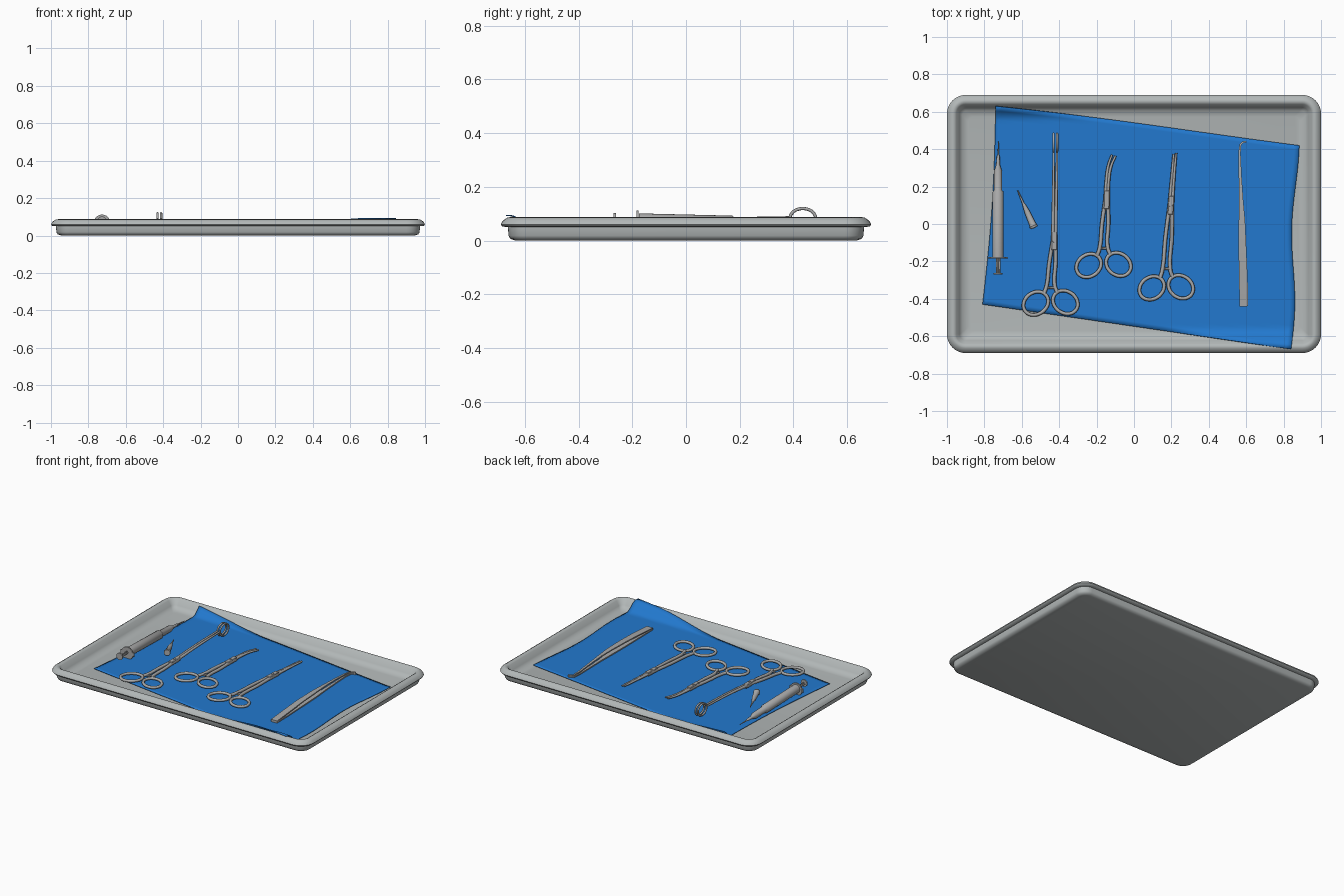
import bpy, bmesh, math
from mathutils import Vector

cube = bpy.data.objects.get("Cube")
if cube:
    bpy.data.objects.remove(cube, do_unlink=True)


def material(name, color):
    m = bpy.data.materials.new(name)
    m.use_nodes = True
    m.diffuse_color = (*color, 1)
    m.node_tree.nodes["Principled BSDF"].inputs["Base Color"].default_value = (*color, 1)
    return m


TRAY = material("tray grey", (0.45, 0.48, 0.48))
STEEL = material("instrument steel", (0.40, 0.40, 0.40))
BLUE = material("cloth blue", (0.016, 0.19, 0.62))


def finish(name, mesh, mat, angle=40):
    mesh.materials.clear()
    mesh.materials.append(mat)
    ob = bpy.data.objects.new(name, mesh)
    bpy.context.collection.objects.link(ob)
    bpy.ops.object.select_all(action='DESELECT')
    ob.select_set(True)
    bpy.context.view_layer.objects.active = ob
    bpy.ops.object.shade_smooth_by_angle(angle=math.radians(angle))
    return ob


def from_bmesh(name, bm, mat, angle=40):
    bmesh.ops.recalc_face_normals(bm, faces=bm.faces[:])
    mesh = bpy.data.meshes.new(name)
    bm.to_mesh(mesh)
    bm.free()
    return finish(name, mesh, mat, angle)


def tube(name, pts, radius, closed=False, radii=None):
    """Round wire along a smooth path, optionally tapered."""
    cu = bpy.data.curves.new(name, 'CURVE')
    cu.dimensions = '3D'
    cu.bevel_depth, cu.bevel_resolution = radius, 2
    cu.resolution_u, cu.use_fill_caps = 6, True
    sp = cu.splines.new('BEZIER')
    sp.bezier_points.add(len(pts) - 1)
    for i, (bp, p) in enumerate(zip(sp.bezier_points, pts)):
        bp.co = p
        bp.handle_left_type = bp.handle_right_type = 'AUTO'
        bp.radius = radii[i] if radii else 1
    sp.use_cyclic_u = closed
    tmp = bpy.data.objects.new(name + "_path", cu)
    bpy.context.collection.objects.link(tmp)
    bpy.context.view_layer.update()
    mesh = bpy.data.meshes.new_from_object(tmp.evaluated_get(bpy.context.evaluated_depsgraph_get()))
    bpy.data.objects.remove(tmp, do_unlink=True)
    return finish(name, mesh, STEEL, 60)


def turned(name, start, end, profile, sides=20):
    """Lathe a (distance fraction, radius) profile between two points."""
    a, b = Vector(start), Vector(end)
    rot = (b - a).to_track_quat('Z', 'Y')
    bm = bmesh.new()
    rings = []
    for t, r in profile:
        c = a.lerp(b, t)
        rings.append([bm.verts.new(c + rot @ Vector((r * math.cos(k * math.tau / sides),
                      r * math.sin(k * math.tau / sides), 0))) for k in range(sides)])
    bridge(bm, rings)
    return from_bmesh(name, bm, STEEL)


def bridge(bm, rings):
    n = len(rings[0])
    for p, q in zip(rings, rings[1:]):
        for k in range(n):
            bm.faces.new((p[k], p[(k + 1) % n], q[(k + 1) % n], q[k]))
    bm.faces.new(rings[0])
    bm.faces.new(rings[-1])


def block(name, centre, size, turn=0):
    bm = bmesh.new()
    bmesh.ops.create_cube(bm, size=1)
    bmesh.ops.scale(bm, vec=size, verts=bm.verts)
    bmesh.ops.bevel(bm, geom=bm.edges[:], offset=0.003, segments=1, affect='EDGES')
    ob = from_bmesh(name, bm, STEEL)
    ob.location, ob.rotation_euler.z = centre, turn
    return ob


# Tray: rounded rectangle loops following an (inset, height) section
HX, HY, CORNER = 1.0, 0.69, 0.1
section = [(0.055, 0), (0.036, 0.006), (0.029, 0.018), (0.027, 0.05), (0.006, 0.052),
           (0, 0.06), (0.008, 0.074), (0.026, 0.086), (0.038, 0.087), (0.05, 0.08),
           (0.068, 0.048), (0.082, 0.032), (0.115, 0.024)]
bm = bmesh.new()
loops = []
for inset, z in section:
    r = max(CORNER - inset, 0.03)
    loop = []
    for quarter, (sx, sy) in enumerate(((1, 1), (-1, 1), (-1, -1), (1, -1))):
        for k in range(9):
            a = (quarter + k / 8) * math.pi / 2
            loop.append(bm.verts.new((sx * (HX - inset - r) + r * math.cos(a),
                                      sy * (HY - inset - r) + r * math.sin(a), z)))
    loops.append(loop)
bridge(bm, loops)
from_bmesh("tray", bm, TRAY, 50)

# Cloth: skewed sheet that climbs the tray wall at two corners
NX, NY = 60, 44
bm = bmesh.new()
grid = []
for j in range(NY + 1):
    v = j / NY
    row = []
    for i in range(NX + 1):
        u = i / NX
        left = Vector((-0.81 + 0.07 * v + 0.016 * math.sin(math.pi * v), -0.43 + 1.06 * v))
        right = Vector((0.84 + 0.03 * v + 0.014 * math.sin(v * math.tau * 1.25), -0.67 + 1.09 * v))
        p = left.lerp(right, u)
        p.y += 0.014 * v * math.sin(math.pi * u) * (1 - u)
        gap = min(HX - abs(p.x), HY - abs(p.y))
        t = min(max((0.125 - gap) / 0.085, 0), 1)
        z = 0.032 + 0.061 * t * t * (3 - 2 * t)
        row.append(bm.verts.new((p.x, p.y, z)))
    grid.append(row)
for a, b in zip(grid, grid[1:]):
    for i in range(NX):
        bm.faces.new((a[i], a[i + 1], b[i + 1], b[i]))
cloth = from_bmesh("cloth", bm, BLUE, 60)
solid = cloth.modifiers.new("thickness", 'SOLIDIFY')
solid.thickness, solid.offset = 0.003, 0

# Syringe
turned("syringe_barrel", (-0.727, -0.176, 0.072), (-0.727, 0.32, 0.06),
       [(0, 0.029), (0.7, 0.029), (0.72, 0.022), (0.93, 0.021), (1, 0.009)])
turned("syringe_needle", (-0.727, 0.31, 0.06), (-0.724, 0.44, 0.056),
       [(0, 0.011), (0.4, 0.008), (0.45, 0.005), (1, 0.002)], 10)
turned("syringe_flange", (-0.727, -0.185, 0.068), (-0.727, -0.176, 0.068), [(0, 0.044), (1, 0.044)], 24)
block("syringe_finger_bar", (-0.727, -0.181, 0.07), (0.108, 0.008, 0.03))
for size in ((0.024, 0.09, 0.006), (0.006, 0.09, 0.024)):
    block("plunger_rib", (-0.727, -0.22, 0.074), size)
turned("plunger_cap", (-0.727, -0.27, 0.078), (-0.727, -0.261, 0.078), [(0, 0.024), (1, 0.024)])

# Loose needle with hub
turned("loose_needle", (-0.588, 0.1, 0.055), (-0.622, 0.18, 0.052), [(0, 0.007), (1, 0.003)], 10)
turned("loose_needle_hub", (-0.534, -0.02, 0.06), (-0.59, 0.107, 0.055),
       [(0, 0.02), (0.08, 0.022), (0.12, 0.018), (0.65, 0.015), (1, 0.008)])


def clamp(name, hinge, rings, ratchet_y, jaws, turn):
    """Scissor-handled clamp: finger rings, shanks, ratchet, box lock, two jaws."""
    hx, hy, hz = hinge
    z = 0.047
    middle = (rings[0][0] + rings[1][0]) / 2
    for side, (cx, cy), jaw in zip((-1, 1), rings, jaws):
        label = name + ("_right" if side < 0 else "_left")
        tube(label + "_ring",
             [(cx + 0.065 * math.cos(a) - side * 0.012 * math.sin(a), cy + 0.062 * math.sin(a), z)
              for a in (k * math.tau / 12 for k in range(12))], 0.0095, True)
        inner = middle + side * 0.022
        tube(label + "_shank",
             [(cx - side * 0.045, cy + 0.055, z), (inner, cy + 0.09, z),
              ((inner + hx) / 2 + side * 0.006, (cy + 0.09 + hy) / 2, (z + hz) / 2),
              (hx + side * 0.007, hy, hz)], 0.0105)
        block(label + "_ratchet", (middle + side * 0.009, ratchet_y, z + side * 0.004), (0.03, 0.014, 0.008))
        tube(label + "_jaw", [(hx + side * 0.007, hy, hz)] + jaw, 0.0105,
             radii=[1] + [1 - 0.45 * (k + 1) / len(jaw) for k in range(len(jaw))])
    block(name + "_box_lock", (hx, hy, hz), (0.03, 0.1, 0.026), turn)
    turned(name + "_pivot", (hx, hy, hz), (hx, hy, hz + 0.017), [(0, 0.009), (1, 0.008)], 12)


clamp("short_clamp", (-0.146, 0.13, 0.05), [(-0.242, -0.222), (-0.083, -0.216)], -0.13,
      [[(-0.148, 0.23, 0.05), (-0.138, 0.31, 0.05), (-0.118, 0.37, 0.05)],
       [(-0.136, 0.23, 0.05), (-0.122, 0.31, 0.05), (-0.098, 0.365, 0.05)]], -0.03)
clamp("straight_clamp", (0.197, 0.1, 0.05), [(0.095, -0.342), (0.25, -0.336)], -0.24,
      [[(0.198, 0.2, 0.05), (0.206, 0.3, 0.05), (0.212, 0.375, 0.05)],
       [(0.21, 0.2, 0.05), (0.218, 0.3, 0.05), (0.226, 0.38, 0.05)]], -0.06)
clamp("sponge_forceps", (-0.427, -0.09, 0.06), [(-0.525, -0.424), (-0.367, -0.418)], -0.34,
      [[(-0.431, 0.15, 0.077), (-0.43, 0.39, 0.085)],
       [(-0.415, 0.15, 0.077), (-0.411, 0.39, 0.085)]], 0)

# Upright oval loops at the sponge forceps tips
for x in (-0.43, -0.411):
    tube("sponge_forceps_loop",
         [(x, 0.435 + 0.048 * math.cos(a), 0.081 + 0.038 * math.sin(a))
          for a in (k * math.tau / 10 for k in range(10))], 0.006, True)

# Tweezers: two tapered spring strips stacked and joined at the tail
spine = [(0.587, -0.44, 0.023), (0.585, -0.3, 0.023), (0.58, -0.14, 0.021), (0.577, 0.02, 0.017),
         (0.573, 0.13, 0.011), (0.568, 0.25, 0.008), (0.564, 0.38, 0.006)]
hook = [(0.569, 0.425, 0.005), (0.582, 0.437, 0.005), (0.6, 0.441, 0.004)]
for label, base, bow in (("lower", 0.039, 0), ("upper", 0.047, 0.024)):
    bm = bmesh.new()
    rings = []
    path = spine + hook
    for k, (x, y, w) in enumerate(path):
        before, after = path[max(k - 1, 0)], path[min(k + 1, len(path) - 1)]
        along = Vector((after[0] - before[0], after[1] - before[1], 0)).normalized()
        across = Vector((along.y, -along.x, 0)) * w
        lift = base + bow * math.sin(math.pi * min(max((y + 0.44) / 0.9, 0), 1))
        c = Vector((x, y, lift))
        rings.append([bm.verts.new(c + s * across + Vector((0, 0, h)))
                      for s, h in ((-1, -0.004), (1, -0.004), (1, 0.004), (-1, 0.004))])
    bridge(bm, rings)
    from_bmesh("tweezers_" + label + "_arm", bm, STEEL, 30)
